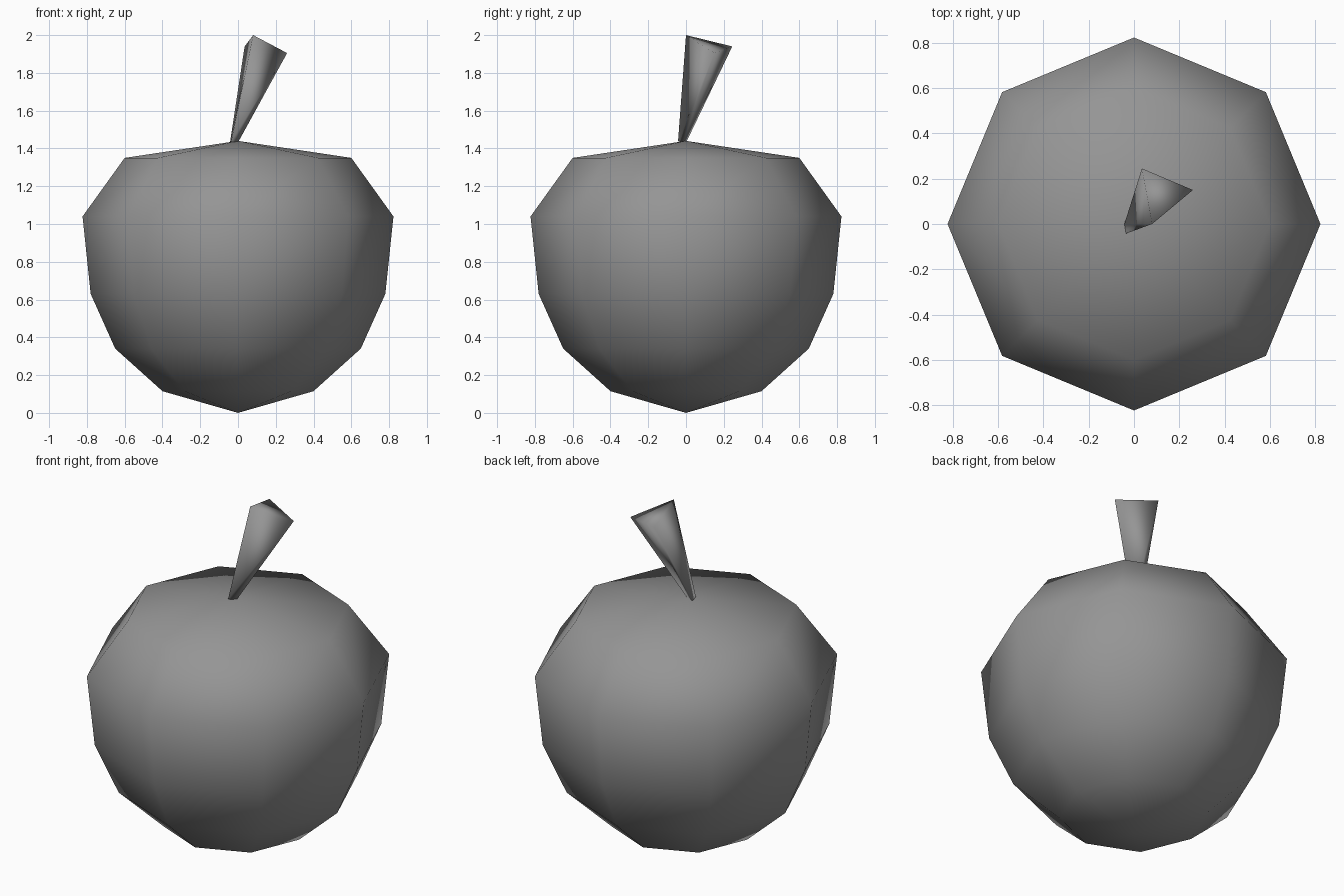
import bpy, bmesh
from math import cos, sin, pi
from mathutils import Vector

if "Cube" in bpy.data.objects:
    bpy.data.objects.remove(bpy.data.objects["Cube"], do_unlink=True)

# One plain grey for the whole fruit
grey = bpy.data.materials.new("grey")
grey.use_nodes = True
colour = (0.3, 0.3, 0.3, 1)
grey.diffuse_color = colour
grey.node_tree.nodes["Principled BSDF"].inputs["Base Color"].default_value = colour


def loft(name, rings, cap=False):
    """Join equal-length rings of points into a smooth-shaded skin."""
    bm = bmesh.new()
    loops = [[bm.verts.new(p) for p in ring] for ring in rings]
    n = len(loops[0])
    for low, high in zip(loops, loops[1:]):
        for i in range(n):
            j = (i + 1) % n
            bm.faces.new((low[i], low[j], high[j], high[i]))
    if cap:
        bm.faces.new(loops[0][::-1])
        bm.faces.new(loops[-1])
    # Collapse rings of zero radius into poles
    bmesh.ops.remove_doubles(bm, verts=bm.verts, dist=0.001)
    bmesh.ops.recalc_face_normals(bm, faces=bm.faces)
    for face in bm.faces:
        face.smooth = True
    mesh = bpy.data.meshes.new(name)
    bm.to_mesh(mesh)
    bm.free()
    mesh.materials.append(grey)
    obj = bpy.data.objects.new(name, mesh)
    bpy.context.collection.objects.link(obj)
    return obj


# Fruit body: eight-sided turned profile of (radius, height)
SIDES = 8
profile = [(0, 0), (0.40, 0.115), (0.65, 0.34), (0.78, 0.63),
           (0.823, 1.04), (0.60, 1.35), (0, 1.44)]
loft("fruit_body", [[(r * cos(2 * pi * i / SIDES), r * sin(2 * pi * i / SIDES), z)
                     for i in range(SIDES)] for r, z in profile])

# Stem: leaning three-sided taper, its foot a shrunken copy of its top
top = [Vector(p) for p in ((0.08, 0, 2), (0.26, 0.15, 1.905), (0.035, 0.245, 1.94))]
foot_corner = Vector((-0.035, -0.042, 1.44))
foot = [foot_corner + (p - top[0]) * 0.17 for p in top]
loft("stem", [foot, top], cap=True)
